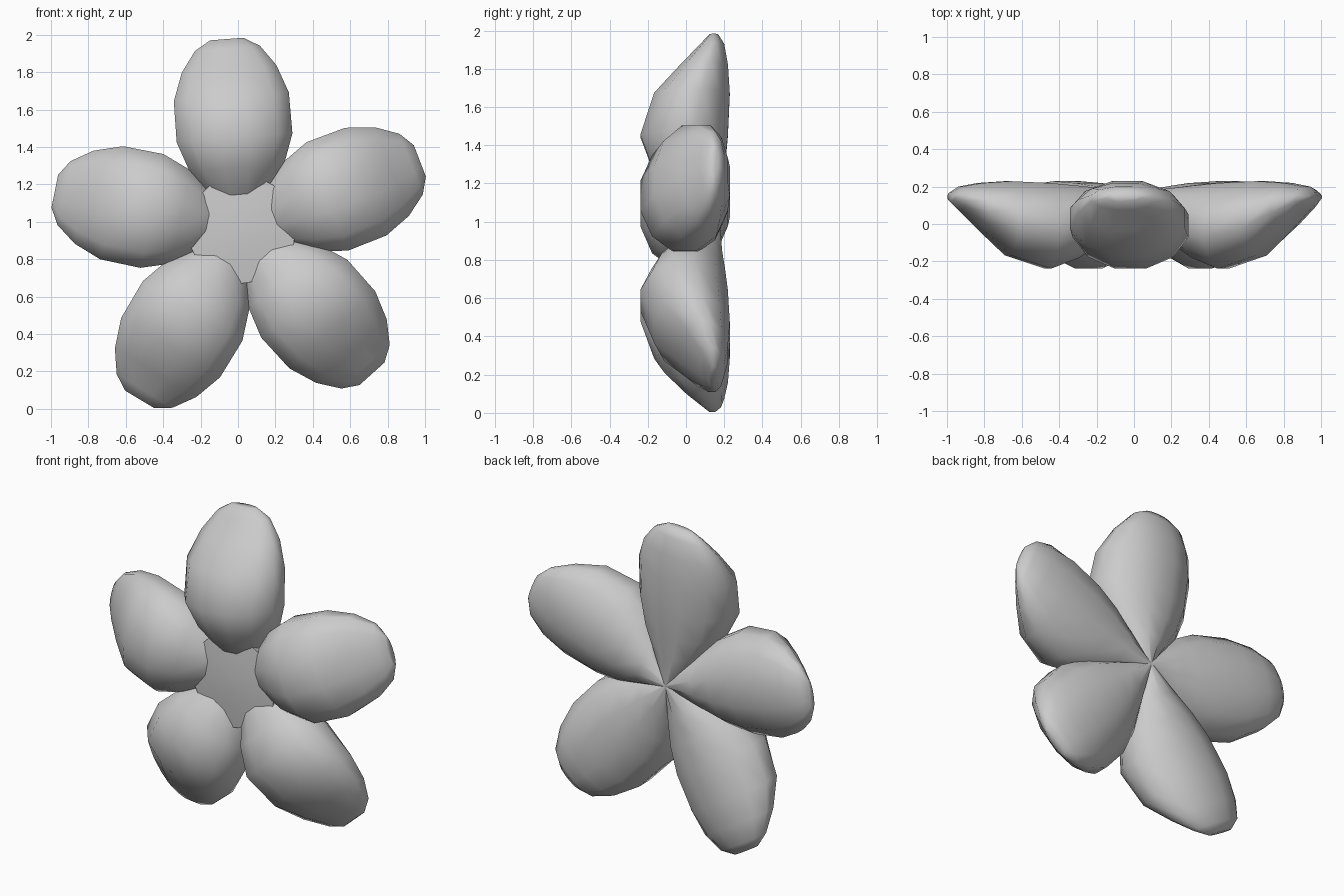
import bpy, bmesh, math
from mathutils import Vector

if "Cube" in bpy.data.objects:
    bpy.data.objects.remove(bpy.data.objects["Cube"])

CENTRE = Vector((0.02, 0, 0.96))
SIDES = 12
# petal stations: distance from centre, front y, back y, half width
STATIONS = [
    (0.00, 0.08, 0.18, 0.015),
    (0.19, -0.09, 0.19, 0.165),
    (0.33, -0.18, 0.205, 0.255),
    (0.49, -0.24, 0.22, 0.312),
    (0.71, -0.168, 0.23, 0.31),
    (0.86, -0.03, 0.22, 0.255),
    (0.97, 0.075, 0.20, 0.175),
    (1.02, 0.12, 0.17, 0.09),
]
# direction and length factor of each petal
PETALS = [(94.5, 1.0), (168.5, 1.0), (239, 1.04), (312, 1.02), (21, 1.0)]


def finish(bm, name, angle):
    bmesh.ops.recalc_face_normals(bm, faces=bm.faces)
    mesh = bpy.data.meshes.new(name)
    bm.to_mesh(mesh)
    bm.free()
    ob = bpy.data.objects.new(name, mesh)
    bpy.context.collection.objects.link(ob)
    bpy.ops.object.select_all(action='DESELECT')
    ob.select_set(True)
    bpy.context.view_layer.objects.active = ob
    bpy.ops.object.shade_smooth_by_angle(angle=math.radians(angle))
    return ob


def loft(bm, rings):
    loops = [[bm.verts.new(p) for p in ring] for ring in rings]
    for a, b in zip(loops, loops[1:]):
        for i in range(len(a)):
            j = (i + 1) % len(a)
            bm.faces.new((a[i], a[j], b[j], b[i]))
    bm.faces.new(loops[0])
    bm.faces.new(loops[-1])


def petal(name, degrees, stretch):
    t = math.radians(degrees)
    along = Vector((math.cos(t), 0, math.sin(t)))
    across = Vector((-math.sin(t), 0, math.cos(t)))
    rings = []
    for r, front, back, width in STATIONS:
        mid, half = (front + back) / 2, (back - front) / 2
        ring = []
        for k in range(SIDES):
            a = 2 * math.pi * (k + 0.5) / SIDES
            # slight widening so the polygon reaches the full width and depth
            u, v = math.cos(a) * 1.03, math.sin(a) * 1.03
            ring.append(CENTRE + along * (r * stretch) + across * (u * width)
                        + Vector((0, mid + v * half, 0)))
        rings.append(ring)
    bm = bmesh.new()
    loft(bm, rings)
    finish(bm, name, 60)


# five petals around the centre
for n, (degrees, stretch) in enumerate(PETALS):
    petal(f"petal_{n + 1}", degrees, stretch)

# shallow domed centre set between the petals
bm = bmesh.new()
loft(bm, [[CENTRE + Vector((r * math.cos(k * math.pi / 10), y, r * math.sin(k * math.pi / 10)))
           for k in range(20)]
          for r, y in ((0.06, 0.08), (0.27, 0.0), (0.29, -0.075), (0.15, -0.09), (0.03, -0.095))])
finish(bm, "flower_centre", 40)
